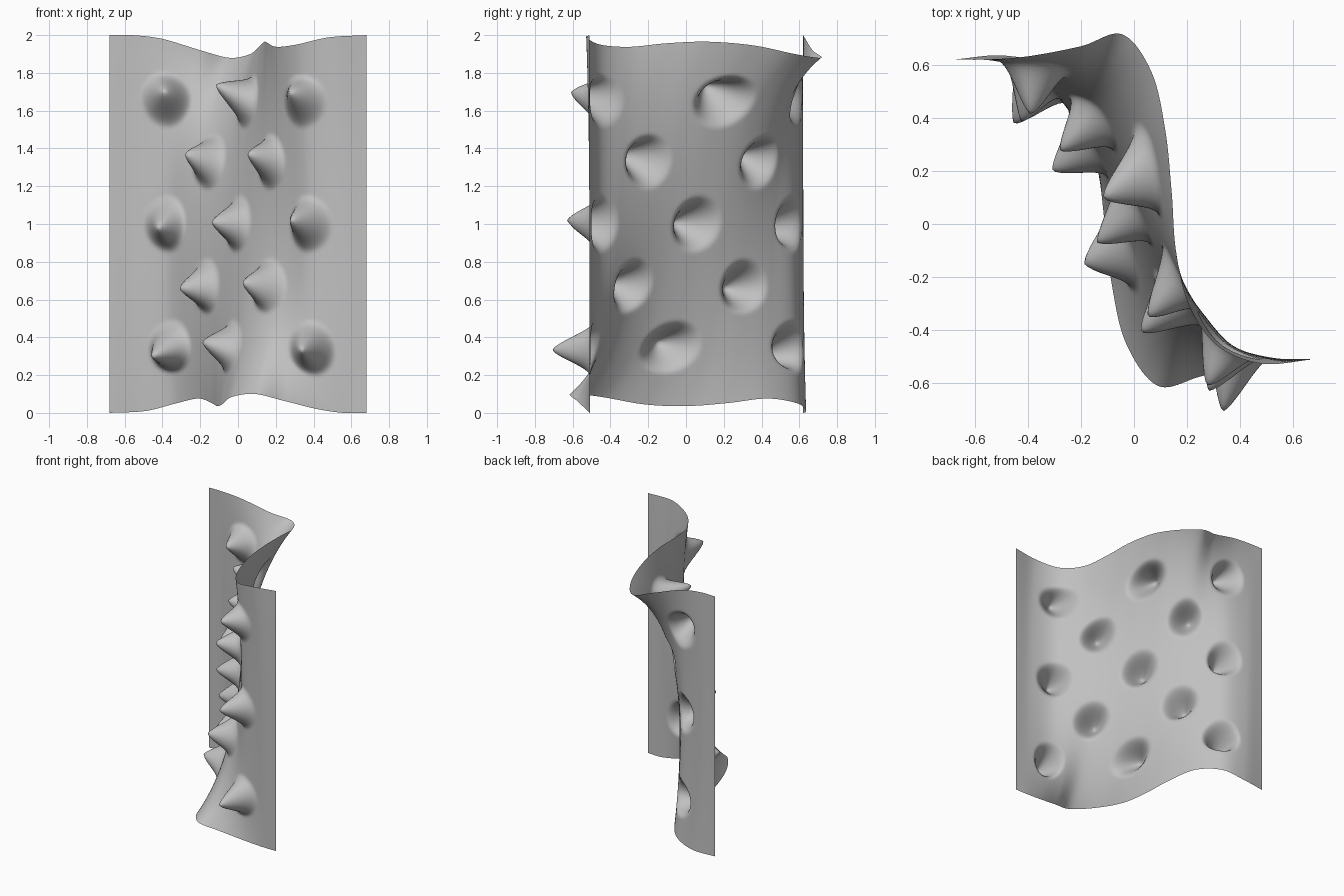
import bpy, bmesh, math
from mathutils import Vector

if "Cube" in bpy.data.objects:
    bpy.data.objects.remove(bpy.data.objects["Cube"])

NU, NV = 144, 140          # grid divisions across and up
CENTRE = Vector((0, .055, 1))

# Free top edge, left to right
TOP = [Vector(p) for p in (
    (-.68, .62, 2), (-.56, .62, 2), (-.40, .632, 1.98), (-.20, .67, 1.92),
    (-.045, .715, 1.88), (.065, .575, 1.90), (.117, .36, 1.945), (.142, .12, 1.965),
    (.158, -.10, 1.957), (.205, -.30, 1.938), (.31, -.455, 1.95),
    (.48, -.526, 1.988), (.68, -.51, 2))]
# Free bottom edge, left to right
BOTTOM = [Vector(p) for p in (
    (-.68, .62, 0), (-.49, .635, .01), (-.33, .59, .05), (-.21, .43, .076),
    (-.14, .22, .052), (-.11, .0, .036), (-.085, -.22, .045), (-.03, -.45, .085),
    (.09, -.61, .10), (.25, -.575, .062), (.42, -.53, .02), (.56, -.51, 0),
    (.68, -.51, 0))]
# S-shaped section at half height, second half inverted from the first
half = [Vector(p + (1,)) for p in (
    (-.68, .62), (-.535, .617), (-.38, .572), (-.27, .465), (-.165, .335), (-.08, .205))]
MIDDLE = half + [CENTRE] + [2 * CENTRE - p for p in reversed(half)]


def spline(pts, u):
    """Smooth curve through evenly spaced points."""
    f = min(max(u, 0), 1) * (len(pts) - 1)
    i = min(int(f), len(pts) - 2)
    t = f - i
    p1, p2 = pts[i], pts[i + 1]
    p0 = pts[i - 1] if i else 2 * p1 - p2
    p3 = pts[i + 2] if i + 2 < len(pts) else 2 * p2 - p1
    return .5 * (2 * p1 + (p2 - p0) * t + (2 * p0 - 5 * p1 + 4 * p2 - p3) * t * t
                 + (3 * p1 - p0 - 3 * p2 + p3) * t ** 3)


def sheet(u, v):
    """Sheet without spikes: the sections blended from bottom to top."""
    t = 2 * v - 1
    a, b, m = spline(TOP, u), spline(BOTTOM, u), spline(MIDDLE, u)
    odd, even = (a - b) / 2, (a + b) / 2 - m
    p = m + odd * (.5 * t + .5 * t ** 3) + even * t * t
    p.z = 1 + t + (odd.z - 1) * t ** 3 + even.z * t ** 4
    return p


# Spike tips on a staggered lattice: (column, row) -> tip
TIPS = {
    (1, 1): (-.455, .375, .30), (3, 1): (-.19, -.15, .375), (5, 1): (.335, -.71, .335),
    (2, 2): (-.31, .20, .66), (4, 2): (.025, -.41, .69),
    (1, 3): (-.425, .385, .98), (3, 3): (-.14, -.07, 1.01), (5, 3): (.28, -.63, 1.02),
    (2, 4): (-.28, .275, 1.37), (4, 4): (.05, -.35, 1.37),
    (1, 5): (-.39, .41, 1.70), (3, 5): (-.12, .10, 1.735), (5, 5): (.275, -.61, 1.695)}
COLUMN = {1: .175, 2: .335, 3: .5, 4: .67, 5: .825}
SPIKES = [(COLUMN[c], r / 6, Vector(t) - sheet(COLUMN[c], r / 6))
          for (c, r), t in TIPS.items()]
RADIUS = .155


def spike_height(d):
    """Pointed bell that flares into the sheet."""
    if d >= RADIUS:
        return 0
    g = 1 - d / RADIUS
    return .4 * g ** 1.5 + .3 * (1 + math.cos(math.pi * d / RADIUS))


def surface(u, v):
    p = sheet(u, v)
    for su, sv, pull in SPIKES:
        p = p + pull * spike_height(math.hypot((u - su) * 2.1, (v - sv) * 2))
    return p


# Spiked sheet
bm = bmesh.new()
grid = [[bm.verts.new(surface(i / NU, j / NV)) for i in range(NU + 1)]
        for j in range(NV + 1)]
for j in range(NV):
    for i in range(NU):
        bm.faces.new((grid[j][i], grid[j][i + 1], grid[j + 1][i + 1], grid[j + 1][i])).smooth = True
mesh = bpy.data.meshes.new("spiked_sheet")
bm.to_mesh(mesh)
bm.free()
grey = bpy.data.materials.new("grey")
grey.diffuse_color = (.53, .53, .53, 1)
grey.use_nodes = True
grey.node_tree.nodes["Principled BSDF"].inputs["Base Color"].default_value = grey.diffuse_color
mesh.materials.append(grey)
bpy.context.collection.objects.link(bpy.data.objects.new("spiked_sheet", mesh))
